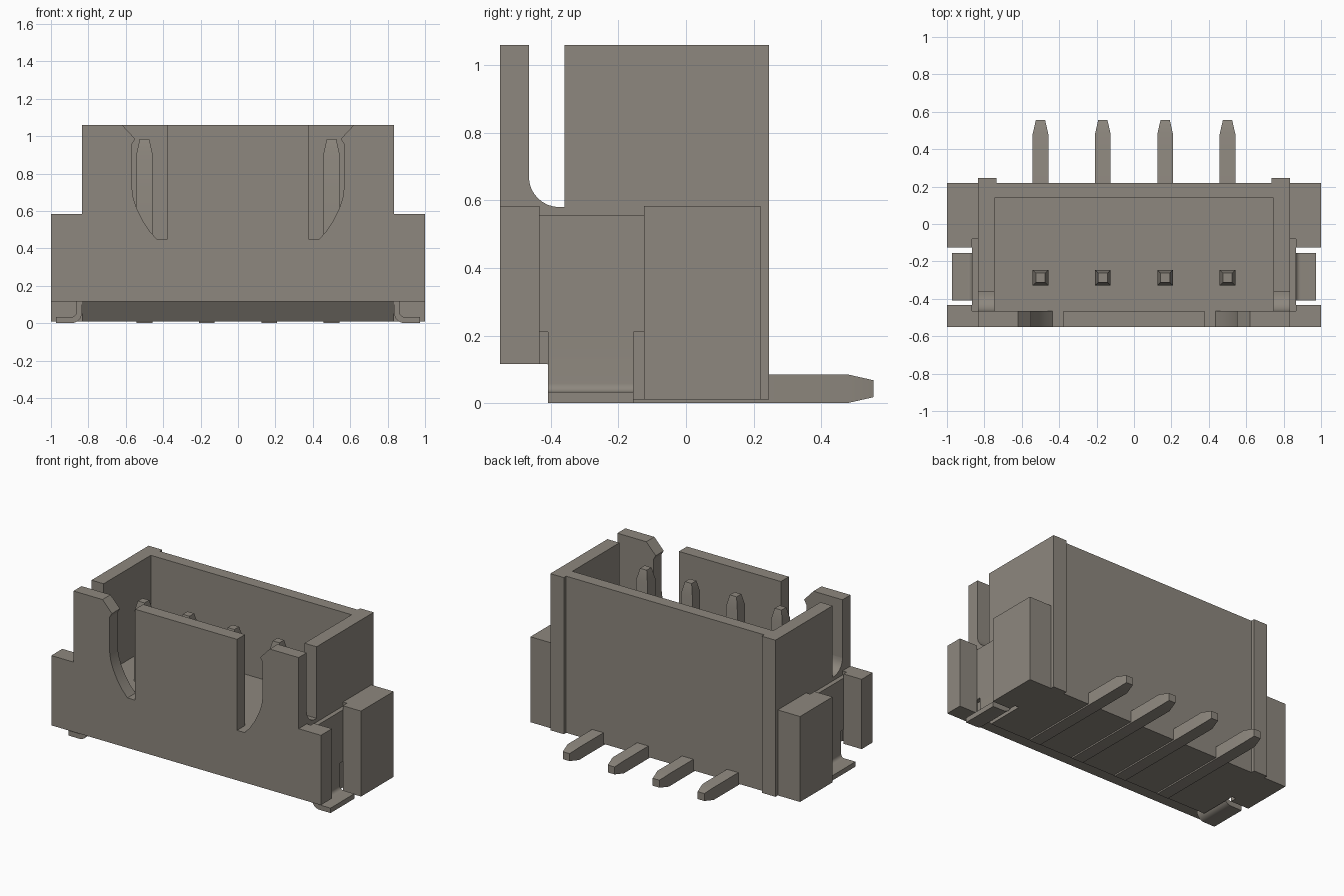
import bpy, bmesh, math
from mathutils import Vector

cube = bpy.data.objects.get("Cube")
if cube:
    bpy.data.objects.remove(cube, do_unlink=True)

COLOUR = (0.27, 0.245, 0.21, 1)
mat = bpy.data.materials.new("warm grey")
mat.use_nodes = True
mat.diffuse_color = COLOUR
bsdf = next(n for n in mat.node_tree.nodes if n.type == 'BSDF_PRINCIPLED')
bsdf.inputs["Base Color"].default_value = COLOUR
bsdf.inputs["Roughness"].default_value = 0.6


def finish(name, bm):
    bmesh.ops.recalc_face_normals(bm, faces=bm.faces[:])
    me = bpy.data.meshes.new(name)
    bm.to_mesh(me)
    bm.free()
    me.materials.append(mat)
    ob = bpy.data.objects.new(name, me)
    bpy.context.scene.collection.objects.link(ob)
    bpy.ops.object.select_all(action='DESELECT')
    ob.select_set(True)
    bpy.context.view_layer.objects.active = ob
    bpy.ops.object.shade_smooth_by_angle(angle=math.radians(30))
    return ob


def prism(name, profile, axis, a, b):
    """Extrude a 2D profile: (y, z) along x, or (x, z) along y."""
    bm = bmesh.new()
    place = (lambda p, q, t: (t, p, q)) if axis == 'x' else (lambda p, q, t: (p, t, q))
    face = bm.faces.new([bm.verts.new(place(p, q, a)) for p, q in profile])
    ext = bmesh.ops.extrude_face_region(bm, geom=[face])
    verts = [g for g in ext["geom"] if isinstance(g, bmesh.types.BMVert)]
    bmesh.ops.translate(bm, verts=verts, vec=Vector(place(0, 0, b - a)))
    return finish(name, bm)


def box(name, x0, x1, y0, y1, z0, z1):
    return prism(name, [(x0, z0), (x1, z0), (x1, z1), (x0, z1)], 'y', y0, y1)


def arc(cx, cz, r, start, end, n=8):
    angles = [math.radians(start + (end - start) * i / n) for i in range(n + 1)]
    return [(cx + r * math.cos(t), cz + r * math.sin(t)) for t in angles]


def loft(name, rings):
    """Skin a row of four-corner rings into a closed bar."""
    bm = bmesh.new()
    rows = [[bm.verts.new(c) for c in ring] for ring in rings]
    for r, s in zip(rows, rows[1:]):
        for i in range(4):
            bm.faces.new((r[i], r[(i + 1) % 4], s[(i + 1) % 4], s[i]))
    bm.faces.new(rows[0])
    bm.faces.new(rows[-1])
    return finish(name, bm)


TOP, FLOOR, BOTTOM = 1.06, 0.45, 0.01
HALF, INNER = 0.835, 0.745

# Housing base with chamfered front underside
prism("housing_base", [(-0.465, 0.115), (-0.41, 0.115), (-0.34, BOTTOM), (0.22, BOTTOM),
                       (0.22, FLOOR), (-0.465, FLOOR)], 'x', -HALF, HALF)

# Front wall with shoulders and two curved latch slots
half = [(1, 0.115), (1, 0.583), (HALF, 0.583), (HALF, TOP), (0.62, TOP), (0.55, 0.985),
        (0.568, 0.955), (0.568, 0.73), (0.56, 0.67), (0.54, 0.61), (0.51, 0.55),
        (0.475, 0.495), (0.435, FLOOR), (0.378, FLOOR), (0.378, TOP)]
prism("front_wall", half + [(-x, z) for x, z in reversed(half)], 'y', -0.55, -0.465)

# Back wall
box("back_wall", -INNER, INNER, 0.14, 0.22, FLOOR, TOP)

# Side wall profile with a rounded notch behind the front wall
side_profile = [(-0.465, FLOOR), (0.22, FLOOR), (0.22, TOP), (-0.36, TOP), (-0.36, 0.58)]
side_profile += arc(-0.375, 0.67, 0.09, 270, 180)

# Metal solder tab: upright leg bending out into a flat foot
tab_profile = [(HALF, 0.21), (HALF, 0.055)] + arc(0.89, 0.055, 0.055, 180, 270)
tab_profile += [(0.972, 0.0), (0.972, 0.033)] + arc(0.89, 0.058, 0.025, 270, 180) + [(0.865, 0.21)]

for s, side in ((1, "left"), (-1, "right")):
    prism(side + "_side_wall", side_profile, 'x', s * INNER, s * HALF)
    box(side + "_corner_rib", s * 0.735, s * HALF, 0.22, 0.245, BOTTOM, TOP)
    # Rear wing, notched to hold the metal plate
    box(side + "_rear_wing", s * 0.865, s, -0.125, 0.22, BOTTOM, 0.583)
    box(side + "_rear_wing_root", s * HALF, s * 0.865, -0.08, 0.22, BOTTOM, 0.583)
    box(side + "_front_wing_lip", s * 0.865, s, -0.465, -0.433, 0.115, 0.583)
    # Metal retaining plate and its foot
    box(side + "_metal_plate", s * HALF, s * 0.865, -0.465, -0.08, 0.21, 0.555)
    prism(side + "_solder_tab", [(s * x, z) for x, z in tab_profile], 'y', -0.408, -0.155)

# Contact pins: upright blade in the cavity and horizontal solder tail
W, T = 0.042, 0.025
for i in range(4):
    x = (i - 1.5) / 3
    def flat(h, z):
        return [(x + a * h, -0.287 + b * h, z) for a, b in ((-1, -1), (1, -1), (1, 1), (-1, 1))]
    def upright(h, y):
        return [(x + a * h, y, 0.0425 + b * h) for a, b in ((-1, -1), (1, -1), (1, 1), (-1, 1))]
    loft(f"pin_blade_{i + 1}", [flat(W, 0.4), flat(W, 0.91), flat(T, 0.985)])
    loft(f"pin_tail_{i + 1}", [upright(W, -0.33), upright(W, 0.48), upright(T, 0.555)])
